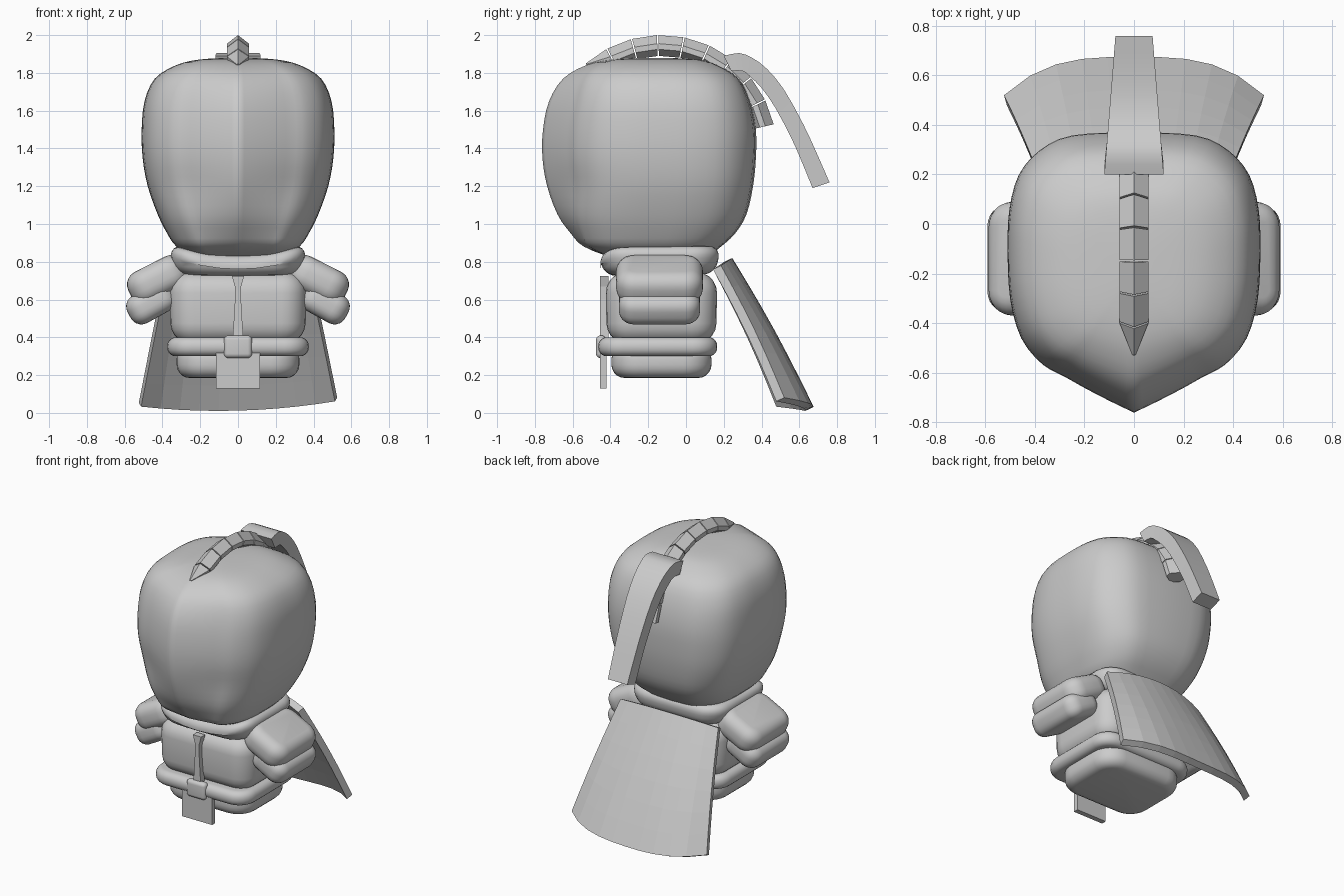
import bpy, bmesh
from math import sin, cos, radians
from mathutils import Vector, Matrix

if "Cube" in bpy.data.objects:
    bpy.data.objects.remove(bpy.data.objects["Cube"])

grey = bpy.data.materials.new("plain grey")
grey.use_nodes = True
grey.diffuse_color = (0.6, 0.6, 0.6, 1)
grey.node_tree.nodes["Principled BSDF"].inputs["Base Color"].default_value = (0.6, 0.6, 0.6, 1)


def finish(name, bm, smooth=None):
    bmesh.ops.recalc_face_normals(bm, faces=bm.faces)
    mesh = bpy.data.meshes.new(name)
    bm.to_mesh(mesh)
    bm.free()
    mesh.materials.append(grey)
    ob = bpy.data.objects.new(name, mesh)
    bpy.context.collection.objects.link(ob)
    if smooth:
        bpy.ops.object.select_all(action='DESELECT')
        bpy.context.view_layer.objects.active = ob
        ob.select_set(True)
        bpy.ops.object.shade_smooth_by_angle(angle=radians(smooth))
    return ob


def loft(bm, rings):
    """Skin closed rings of points and cap both ends."""
    loops = [[bm.verts.new(p) for p in ring] for ring in rings]
    n = len(loops[0])
    for a, b in zip(loops, loops[1:]):
        for i in range(n):
            bm.faces.new((a[i], a[(i + 1) % n], b[(i + 1) % n], b[i]))
    bm.faces.new(loops[0])
    bm.faces.new(loops[-1])


def spline(pts, steps):
    """Catmull-Rom curve through the points."""
    p = [Vector(q) for q in pts]
    p = [2 * p[0] - p[1]] + p + [2 * p[-1] - p[-2]]
    out = []
    for a, b, c, d in zip(p, p[1:], p[2:], p[3:]):
        for k in range(steps):
            t = k / steps
            out.append(0.5 * (2 * b + (c - a) * t + (2 * a - 5 * b + 4 * c - d) * t**2
                              + (3 * b - a - 3 * c + d) * t**3))
    return out + [p[-2]]


def rounded_box(name, centre, half, radius, tilt=0, top=1, bottom=1, corner=0, bend=None):
    """Box with optional taper, rounded upright corners and rounded edges."""
    bm = bmesh.new()
    bmesh.ops.create_cube(bm, size=2)
    for v in bm.verts:
        k = top if v.co.z > 0 else bottom
        v.co = Vector((v.co.x * half[0] * k, v.co.y * half[1] * k, v.co.z * half[2]))
    rims = bm.edges[:]
    if corner:
        up = [e for e in bm.edges if abs(e.verts[0].co.z - e.verts[1].co.z) > half[2]]
        bmesh.ops.bevel(bm, geom=up, offset=corner, segments=6, profile=0.5, affect='EDGES')
        rims = [e for e in bm.edges if abs(e.verts[0].co.z - e.verts[1].co.z) < half[2]]
    bmesh.ops.bevel(bm, geom=rims, offset=radius, segments=5, profile=0.5,
                    affect='EDGES', clamp_overlap=True)
    if bend:
        bmesh.ops.subdivide_edges(bm, cuts=3, use_grid_fill=True, edges=[
            e for e in bm.edges if e.calc_length() > 0.25])
        for v in bm.verts:
            v.co.z += bend(v.co)
    bm.transform(Matrix.Translation(centre) @ Matrix.Rotation(radians(tilt), 4, 'Y'))
    return finish(name, bm, 60)


# Head: one plan outline scaled through height levels; the front ridge fades at both ends
half_outline = spline([(0, -.76), (.1, -.712), (.2, -.66), (.28, -.615), (.37, -.565),
                       (.455, -.46), (.5, -.3), (.51, -.1), (.503, .06), (.465, .2),
                       (.38, .3), (.25, .36), (0, .375)], 3)
outline = half_outline + [Vector((-p.x, p.y)) for p in half_outline[-2:0:-1]]
# Height, half width, front, back, ridge strength
levels = spline([(.805, .1, -.24, 0, .1), (.82, .22, -.38, .1, .1), (.88, .325, -.54, .185, .25),
                 (.95, .375, -.61, .26, .45), (1.05, .425, -.68, .32, .7),
                 (1.2, .478, -.735, .355, 1), (1.35, .505, -.76, .37, 1),
                 (1.5, .51, -.757, .37, 1), (1.65, .495, -.725, .34, 1),
                 (1.77, .44, -.65, .28, .85), (1.84, .33, -.53, .17, .6),
                 (1.87, .21, -.4, .07, .4), (1.88, .05, -.24, -.1, .3)], 3)
bm = bmesh.new()
rings = []
for z, w, front, back, ridge in (tuple(v) for v in [Vector(q) for q in levels]):
    nose = -.6 - .16 * ridge
    ring = []
    for p in outline:
        y = p.y if p.y > -.6 else -.6 + (p.y + .6) * ridge
        ring.append((p.x / .51 * w, front + (y - nose) / (.375 - nose) * (back - front), z))
    rings.append(ring)
loft(bm, rings)
finish("head", bm, 180)

# Crest: ridged blocks following an arc over the head, the first drawn to a point
bm = bmesh.new()
section = [(0, .61), (.058, .565), (.058, .535), (0, .5), (-.058, .535), (-.058, .565)]
for i in range(9):
    rings = []
    for a, inset in ((-41.5 + 13.2 * i, 1), (-28.3 + 13.2 * i, -1)):
        a = radians(a + inset * .35)
        pinch = .12 if i == 0 and inset == 1 else 1
        rings.append([(x * pinch, -.13 + sin(a) * r, 1.39 + cos(a) * r)
                      for x, r in ((x, .61 + (r - .61) * pinch) for x, r in section)])
    loft(bm, rings)
finish("crest", bm)

# Plume: thick tapering ribbon hanging behind the head
outer = [(.2, 1.89), (.28, 1.905), (.35, 1.88), (.43, 1.82), (.52, 1.71), (.62, 1.53),
         (.69, 1.38), (.76, 1.22)]
inner = [(.24, 1.81), (.3, 1.81), (.34, 1.78), (.4, 1.72), (.47, 1.62), (.55, 1.47),
         (.6, 1.36), (.67, 1.19)]
bm = bmesh.new()
rings = []
for o, n in zip(spline(outer, 2), spline(inner, 2)):
    w = .12 - .045 * (o.x - .2) / .56
    rings.append([(-w, o.x, o.y), (w, o.x, o.y), (w, n.x, n.y), (-w, n.x, n.y)])
loft(bm, rings)
finish("plume", bm, 25)

# Body
rounded_box("collar", (0, -.14, .808), (.372, .328, .075), .065, top=.99, bottom=.9, corner=.15,
            bend=lambda c: -(.06 if c.z > 0 else .01) * max(0, -c.y / .32)
            * max(0, 1 - (c.x / .34)**2))
rounded_box("torso", (0, -.13, .555), (.375, .305, .19), .11, top=.97, bottom=.95, corner=.13)
rounded_box("belt", (0, -.15, .35), (.375, .315, .05), .045, corner=.13)
rounded_box("hips", (0, -.13, .27), (.325, .265, .085), .07, corner=.15)
rounded_box("buckle", (0, -.45, .35), (.075, .027, .06), .024)

# Front strap and hanging flap
bm = bmesh.new()
loft(bm, [[(-w, -.455, z), (w, -.455, z), (w, -.41, z), (-w, -.41, z)]
          for w, z in ((.03, .38), (.024, .46), (.016, .6), (.017, .67), (.032, .725))])
finish("front_strap", bm)
bm = bmesh.new()
loft(bm, [[(-.117, -.455, z), (.117, -.455, z), (.117, -.42, z), (-.117, -.42, z)]
          for z in (.13, .32)])
finish("front_flap", bm)

# Arms and hands
for side, sign in (("left", 1), ("right", -1)):
    rounded_box(side + "_arm", (sign * .425, -.14, .705), (.165, .23, .092), .075,
                tilt=sign * 27, corner=.1)
    rounded_box(side + "_hand", (sign * .458, -.14, .582), (.135, .215, .082), .065,
                tilt=sign * 29, corner=.08)

# Cape: faceted curved panel flaring down and back
bm = bmesh.new()
rings = []
for i in range(11):
    u = i / 5 - 1
    s = u * u
    top = Vector((.38 * u, .245 - .06 * s, .82 - .04 * s))
    low = Vector((.525 * u, .675 - .155 * abs(u)**3.2, .032 + .035 * s + .014 * u))
    thick = Vector((-.012 * u, -.042, -.02))
    edge = [top.lerp(low, t / 6) + Vector((0, .012, .006)) * sin(t / 6 * 3.14)
            for t in range(7)]
    rings.append(edge + [p + thick for p in reversed(edge)])
loft(bm, rings)
finish("cape", bm)
